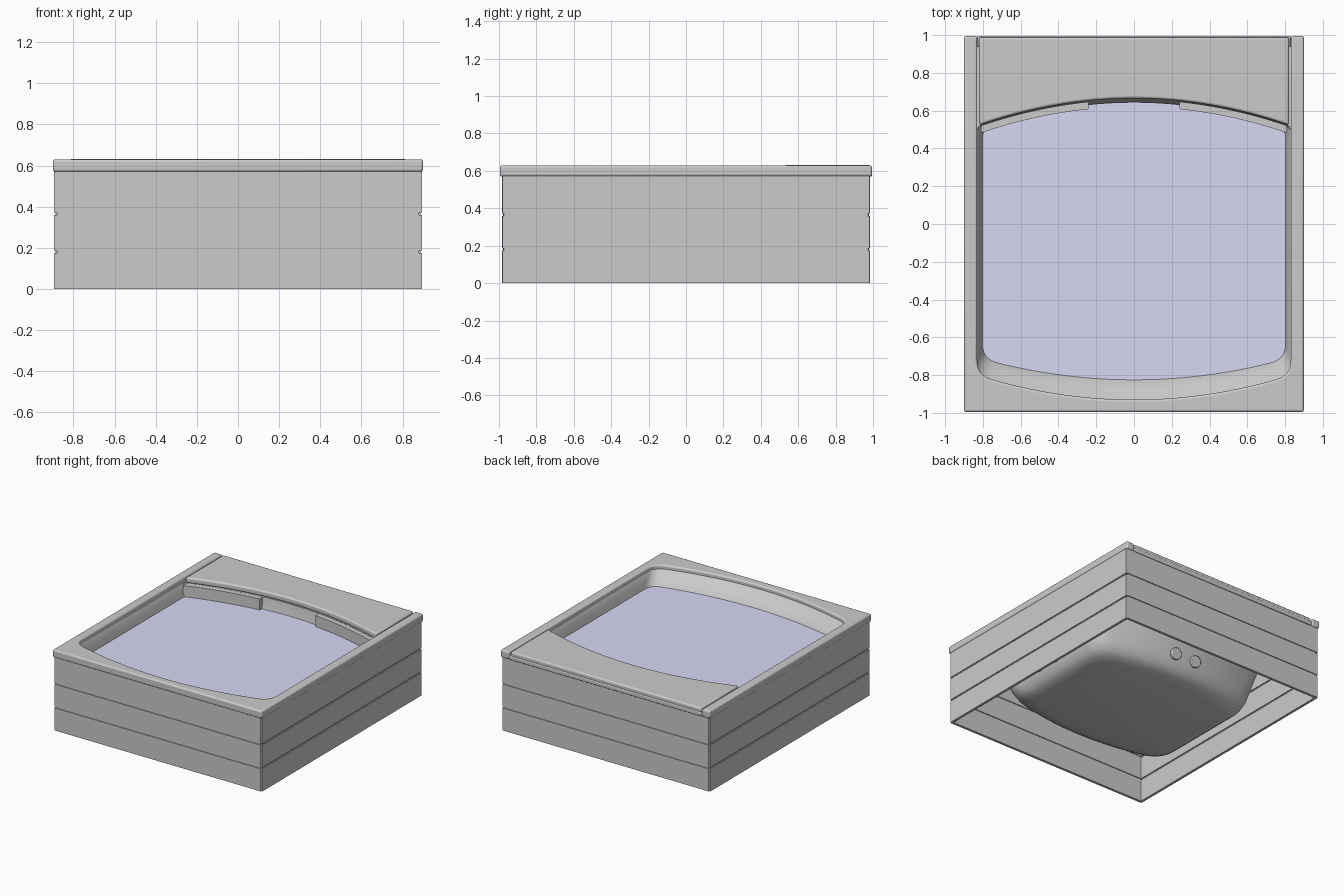
import bpy, bmesh, math
from mathutils import Vector

if "Cube" in bpy.data.objects:
    bpy.data.objects.remove(bpy.data.objects["Cube"])


def add(name, verts, faces, smooth=None):
    me = bpy.data.meshes.new(name)
    me.from_pydata(verts, [], faces)
    bm = bmesh.new()
    bm.from_mesh(me)
    bmesh.ops.recalc_face_normals(bm, faces=bm.faces)
    bm.to_mesh(me)
    bm.free()
    ob = bpy.data.objects.new(name, me)
    bpy.context.collection.objects.link(ob)
    if smooth:
        bpy.context.view_layer.objects.active = ob
        for o in bpy.context.selected_objects:
            o.select_set(False)
        ob.select_set(True)
        bpy.ops.object.shade_smooth_by_angle(angle=math.radians(smooth))
    return ob


def prism(name, pts, z0, z1, bevel=0, segs=3):
    n = len(pts)
    verts = [(x, y, z0) for x, y in pts] + [(x, y, z1) for x, y in pts]
    faces = [list(range(n))[::-1], list(range(n, 2 * n))]
    faces += [(i, (i + 1) % n, n + (i + 1) % n, n + i) for i in range(n)]
    ob = add(name, verts, faces, 35 if bevel else None)
    if bevel:
        m = ob.modifiers.new("round", "BEVEL")
        m.width, m.segments, m.limit_method = bevel, segs, "ANGLE"
        m.angle_limit = math.radians(40)
    return ob


def box(name, x0, x1, y0, y1, z0, z1, bevel=0):
    return prism(name, [(x0, y0), (x1, y0), (x1, y1), (x0, y1)], z0, z1, bevel)


def bowed_end(hw, y, bow, r, sign, n=24, k=8):
    """Left-to-right bowed edge with tangent rounded corners."""
    f = lambda x: y + sign * bow * (1 - (x / hw) ** 2)
    xe = hw - r
    slope = -sign * 2 * bow * xe / hw ** 2
    a, c, b = (xe, f(xe)), (hw, f(xe) + slope * r), (hw, f(xe) + slope * r - sign * r)
    corner = []
    for i in range(1, k + 1):
        t = i / k
        corner.append(tuple((1 - t) ** 2 * a[j] + 2 * t * (1 - t) * c[j] + t * t * b[j] for j in (0, 1)))
    mid = [(-xe + 2 * xe * i / n, f(-xe + 2 * xe * i / n)) for i in range(n + 1)]
    return [(-x, v) for x, v in corner[::-1]] + mid + corner


def outline(hw, yf, bf, yb, bb, rf, rb):
    return bowed_end(hw, yf, bf, rf, -1) + bowed_end(hw, yb, bb, rb, 1)[::-1]


def lip(x):
    return 0.52 + 0.145 * (1 - (x / 0.83) ** 2)


# Cabinet boards: three per side with recessed strips in the gaps
for i, (z0, z1) in enumerate([(0, 0.175), (0.186, 0.36), (0.371, 0.575)]):
    for s, side in ((-1, "a"), (1, "b")):
        y = sorted((s * 0.985, s * 0.965))
        box(f"end_board_{side}_{i}", -0.885, 0.885, *y, z0, z1)
        x = sorted((s * 0.895, s * 0.875))
        box(f"side_board_{side}_{i}", *x, -0.98, 0.98, z0, z1)
for i, z in enumerate((0.17, 0.355)):
    for s, side in ((-1, "a"), (1, "b")):
        box(f"end_gap_strip_{side}_{i}", -0.88, 0.88, *sorted((s * 0.978, s * 0.972)), z, z + 0.02)
        box(f"side_gap_strip_{side}_{i}", *sorted((s * 0.888, s * 0.882)), -0.97, 0.97, z, z + 0.02)

# U-shaped rim around the front and sides
inner = bowed_end(0.83, -0.80, 0.13, 0.08, -1)
rim = [(-0.9, -0.995), (0.9, -0.995), (0.9, 0.995), (0.83, 0.995)]
rim += inner[::-1] + [(-0.83, 0.995), (-0.9, 0.995)]
prism("rim", rim, 0.57, 0.63, 0.012)

# Back band and raised back deck with a curved lip
box("back_band", -0.83, 0.83, 0.94, 0.995, 0.57, 0.602, 0.006)
xs = [-0.82 + 1.64 * i / 32 for i in range(33)]
deck = [(x, lip(x)) for x in xs] + [(0.82, 0.988), (-0.82, 0.988)]
prism("back_deck", deck, 0.588, 0.632, 0.012)

# Basin lofted from flange to floor
rings = [
    (0.586, 0.885, -0.98, 0, 0.98, 0, 0.01, 0.01),
    (0.600, 0.832, -0.80, 0.13, 0.53, 0.145, 0.08, 0.02),
    (0.587, 0.827, -0.79, 0.128, 0.52, 0.145, 0.08, 0.02),
    (0.550, 0.815, -0.755, 0.12, 0.515, 0.145, 0.08, 0.03),
    (0.500, 0.802, -0.715, 0.11, 0.505, 0.145, 0.08, 0.04),
    (0.300, 0.76, -0.63, 0.11, 0.47, 0.13, 0.13, 0.10),
    (0.140, 0.72, -0.56, 0.11, 0.44, 0.12, 0.15, 0.12),
    (0.085, 0.695, -0.525, 0.11, 0.415, 0.115, 0.15, 0.13),
    (0.055, 0.655, -0.48, 0.10, 0.38, 0.11, 0.15, 0.13),
    (0.040, 0.59, -0.42, 0.10, 0.32, 0.10, 0.15, 0.13),
]
verts, faces = [], []
for z, *p in rings:
    pts = outline(*p)
    # the flange stays flat under the back deck
    verts += [(x, y, min(z, 0.586) if y > 0.4 else z) for x, y in pts]
n = len(pts)
for r in range(len(rings) - 1):
    for i in range(n):
        j = (i + 1) % n
        faces.append((r * n + i, r * n + j, (r + 1) * n + j, (r + 1) * n + i))
faces.append(list(range((len(rings) - 1) * n, len(rings) * n)))
add("basin", verts, faces, 40)

# Wall blocks beneath the lip, leaving a central recess
for s, side in ((-1, "left"), (1, "right")):
    xb = [s * (0.24 + 0.57 * i / 12) for i in range(13)]
    front = [(x, lip(x) - 0.045) for x in xb]
    back = [(x, lip(x) - 0.006) for x in xb[::-1]]
    prism(f"wall_block_{side}", front + back, 0.47, 0.588)

# Water surface
wpts = outline(0.802, -0.715, 0.11, 0.50, 0.145, 0.08, 0.04)
water = add("water", [(x, y, 0.502) for x, y in wpts], [list(range(len(wpts)))])
if water.data.polygons[0].normal.z < 0:
    water.data.flip_normals()
mat = bpy.data.materials.new("water_blue")
mat.diffuse_color = (0.68, 0.68, 0.9, 1)
mat.use_nodes = True
mat.node_tree.nodes["Principled BSDF"].inputs["Base Color"].default_value = mat.diffuse_color
water.data.materials.append(mat)


# Jet fittings in groups of four on each basin wall
def jet(name, pos, normal):
    bpy.ops.mesh.primitive_cylinder_add(vertices=24, radius=0.045, depth=0.035, location=pos)
    ob = bpy.context.object
    ob.name = name
    ob.rotation_euler = Vector(normal).to_track_quat("Z", "Y").to_euler()
    m = ob.modifiers.new("round", "BEVEL")
    m.width, m.segments, m.limit_method = 0.006, 2, "ANGLE"
    bpy.ops.object.shade_smooth_by_angle(angle=math.radians(35))


for k, (z, xw, yb, yf) in enumerate([(0.18, 0.73, 0.57, -0.69), (0.34, 0.768, 0.605, -0.755)]):
    for t in (-0.09, 0.09):
        tag = f"{k}_{'a' if t < 0 else 'b'}"
        jet(f"back_jet_{tag}", (t, yb, z), (0, 1, -0.25))
        jet(f"front_jet_{tag}", (t, yf, z), (0, -1, -0.42))
        for s, side in ((-1, "left"), (1, "right")):
            jet(f"{side}_jet_{tag}", (s * xw, -0.1 + t, z), (s, 0, -0.25))
